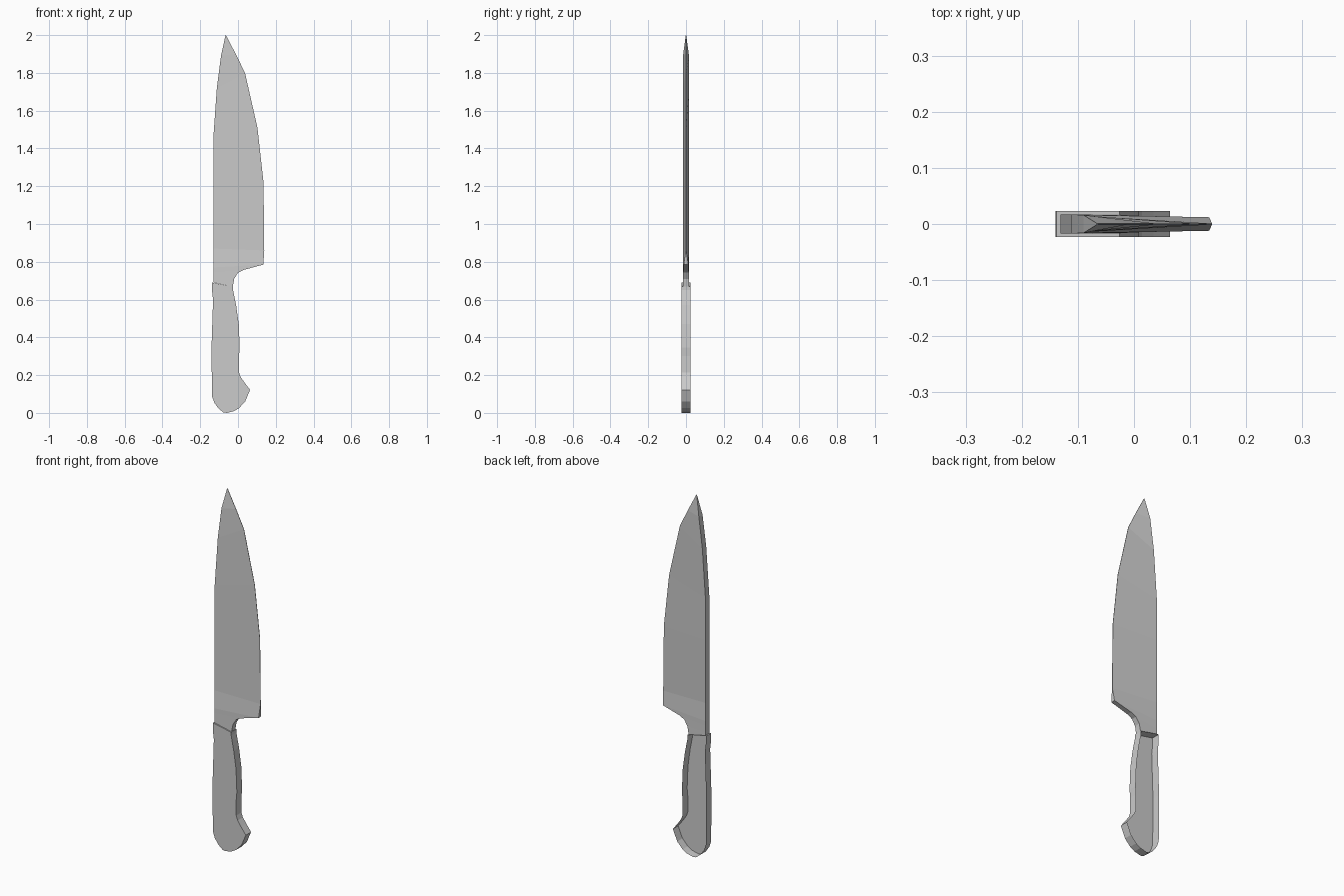
import bpy, bmesh


def make_object(name, bm):
    bmesh.ops.recalc_face_normals(bm, faces=bm.faces[:])
    mesh = bpy.data.meshes.new(name)
    bm.to_mesh(mesh)
    bm.free()
    obj = bpy.data.objects.new(name, mesh)
    bpy.context.collection.objects.link(obj)
    return obj


# Blade: cross rows from handle to tip
# (spine x, spine z, spine half thickness, edge x, edge z, edge half thickness)
rows = [
    (-0.131, 0.69, 0.017, -0.028, 0.668, 0.017),
    (-0.131, 0.705, 0.017, -0.020, 0.71, 0.016),
    (-0.131, 0.725, 0.017, 0.000, 0.742, 0.015),
    (-0.131, 0.745, 0.017, 0.030, 0.757, 0.014),
    (-0.131, 0.77, 0.017, 0.134, 0.785, 0.012),
    (-0.131, 0.87, 0.017, 0.139, 0.86, 0.001),
    (-0.131, 1.22, 0.017, 0.135, 1.22, 0.001),
    (-0.131, 1.45, 0.017, 0.103, 1.51, 0.001),
    (-0.112, 1.72, 0.017, 0.037, 1.80, 0.001),
    (-0.090, 1.89, 0.016, -0.012, 1.90, 0.001),
    (-0.066, 2.00, 0.001, -0.064, 2.00, 0.001),
]
bm = bmesh.new()
rings = []
for sx, sz, st, ex, ez, et in rows:
    rings.append([bm.verts.new(c) for c in
                  ((sx, -st, sz), (ex, -et, ez), (ex, et, ez), (sx, st, sz))])
for a, b in zip(rings, rings[1:]):
    for i in range(4):
        j = (i + 1) % 4
        bm.faces.new((a[i], a[j], b[j], b[i]))
bm.faces.new(rings[-1])
make_object("blade", bm)

# Handle: outlined shell, open at the back, closed front and top
outline = [
    (-0.138, 0.69), (-0.138, 0.65), (-0.132, 0.60), (-0.140, 0.35),
    (-0.138, 0.09), (-0.126, 0.055), (-0.104, 0.024), (-0.078, 0.003),
    (-0.060, 0.0), (-0.022, 0.009), (0.005, 0.025), (0.038, 0.06),
    (0.064, 0.122), (0.035, 0.16), (0.014, 0.19), (0.005, 0.215),
    (0.005, 0.30), (0.009, 0.345), (0.004, 0.47), (-0.010, 0.57),
    (-0.026, 0.65), (-0.026, 0.668),
]
bm = bmesh.new()
front = [bm.verts.new((x, -0.023, z)) for x, z in outline]
back = [bm.verts.new((x, 0.023, z)) for x, z in outline]
bm.faces.new(front)
for i in range(len(outline)):
    j = (i + 1) % len(outline)
    bm.faces.new((front[i], front[j], back[j], back[i]))
make_object("handle", bm)
